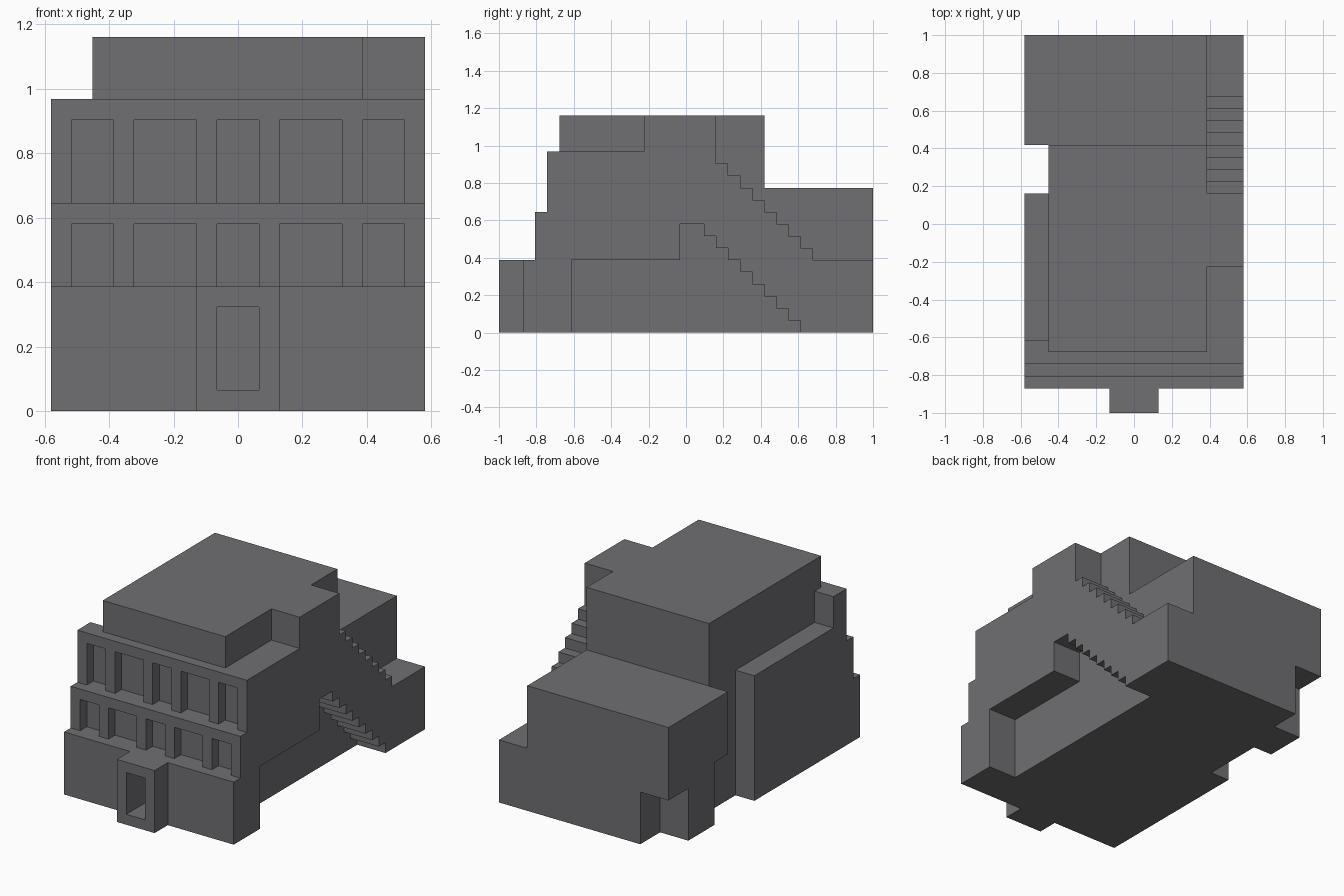
import bpy, bmesh
from mathutils import Vector

U = 2 / 31  # building module

cube = bpy.data.objects.get("Cube")
if cube:
    bpy.data.objects.remove(cube, do_unlink=True)

stone = bpy.data.materials.new("grey_stone")
stone.use_nodes = True
color = (0.162, 0.158, 0.165, 1)
stone.diffuse_color = color
stone.node_tree.nodes["Principled BSDF"].inputs["Base Color"].default_value = color


def extrude(name, axis, outline, start, end):
    """Extrude an outline along an axis; the outline lies in the other two axes."""
    place = {"x": lambda a, b, t: (t, a, b),
             "y": lambda a, b, t: (a, t, b),
             "z": lambda a, b, t: (a, b, t)}[axis]
    bm = bmesh.new()
    face = bm.faces.new([bm.verts.new(Vector(place(a, b, start)) * U) for a, b in outline])
    result = bmesh.ops.extrude_face_region(bm, geom=[face])
    moved = [v for v in result["geom"] if isinstance(v, bmesh.types.BMVert)]
    bmesh.ops.translate(bm, verts=moved, vec=Vector(place(0, 0, end - start)) * U)
    bmesh.ops.recalc_face_normals(bm, faces=bm.faces)
    mesh = bpy.data.meshes.new(name)
    bm.to_mesh(mesh)
    bm.free()
    mesh.materials.append(stone)
    obj = bpy.data.objects.new(name, mesh)
    bpy.context.collection.objects.link(obj)
    return obj


def cut_box(obj, x, y, z):
    """Cut a box-shaped opening and discard the cutter."""
    cutter = extrude("cutter", "x", [(y[0], z[0]), (y[1], z[0]), (y[1], z[1]), (y[0], z[1])], *x)
    cutter.hide_render = True
    mod = obj.modifiers.new("opening", "BOOLEAN")
    mod.operation, mod.solver, mod.object = "DIFFERENCE", "EXACT", cutter
    bpy.context.view_layer.update()
    evaluated = obj.evaluated_get(bpy.context.evaluated_depsgraph_get())
    mesh = bpy.data.meshes.new_from_object(evaluated)
    obj.modifiers.clear()
    obj.data = mesh
    bpy.data.objects.remove(cutter, do_unlink=True)


def gallery(name, bottom, sill_to_head, top, front):
    """Row of piers under a lintel, one module deep."""
    outline = [(-9, bottom)]
    for left, right in ((-8, -6), (-5, -2), (-1, 1), (2, 5), (6, 8)):
        head = bottom + sill_to_head
        outline += [(left, bottom), (left, head), (right, head), (right, bottom)]
    outline += [(9, bottom), (9, top), (-9, top)]
    extrude(name, "y", outline, front, front + 1)


# Ground storey with projecting doorway
base = extrude("front_base", "z",
               [(-9, -9.5), (-9, -13.5), (-2, -13.5), (-2, -15.5),
                (2, -15.5), (2, -13.5), (9, -13.5), (9, -9.5)], 0, 6)
cut_box(base, (-1, 1), (-17, -11.5), (1, 5))

# Two window galleries
gallery("lower_gallery", 6, 3, 10, -12.5)
gallery("upper_gallery", 10, 4, 15, -11.5)

# Stepped front edge shared by the core and the wings
front_steps = [(-10.5, 10), (-11.5, 10), (-11.5, 6)]

# Central mass with an undercut rear corner
core = extrude("main_block", "x",
               [(-9.5, 0), (15.5, 0), (15.5, 12), (6.5, 12), (6.5, 18), (-10.5, 18)]
               + front_steps + [(-9.5, 6)], -7, 6)
cut_box(core, (-8, -6), (12.5, 17), (-1, 5))

# Left wing: covered passage, stepped soffit and outer staircase
profile = [(-9.5, 6), (-0.5, 6), (-0.5, 9), (1.5, 9)]
for i in range(8):
    profile += [(1.5 + i, 8 - i), (2.5 + i, 8 - i)]
profile += [(9.5, 0), (15.5, 0), (15.5, 6)]
for i in range(8):
    profile += [(10.5 - i, 6 + i), (10.5 - i, 7 + i)]
profile += [(2.5, 14), (2.5, 18), (-3.5, 18), (-3.5, 15), (-10.5, 15)]
extrude("left_stair_wing", "x", profile + front_steps, 6, 9)

# Right side: low front wing and overhanging rear wing
extrude("right_front_wing", "x",
        [(-9.5, 0), (2.5, 0), (2.5, 12), (-9.5, 12), (-9.5, 15), (-10.5, 15)]
        + front_steps + [(-9.5, 6)], -9, -7)
extrude("right_rear_wing", "x",
        [(8.5, 0), (12.5, 0), (12.5, 5), (15.5, 5), (15.5, 12),
         (6.5, 12), (6.5, 6), (8.5, 6)], -9, -7)
